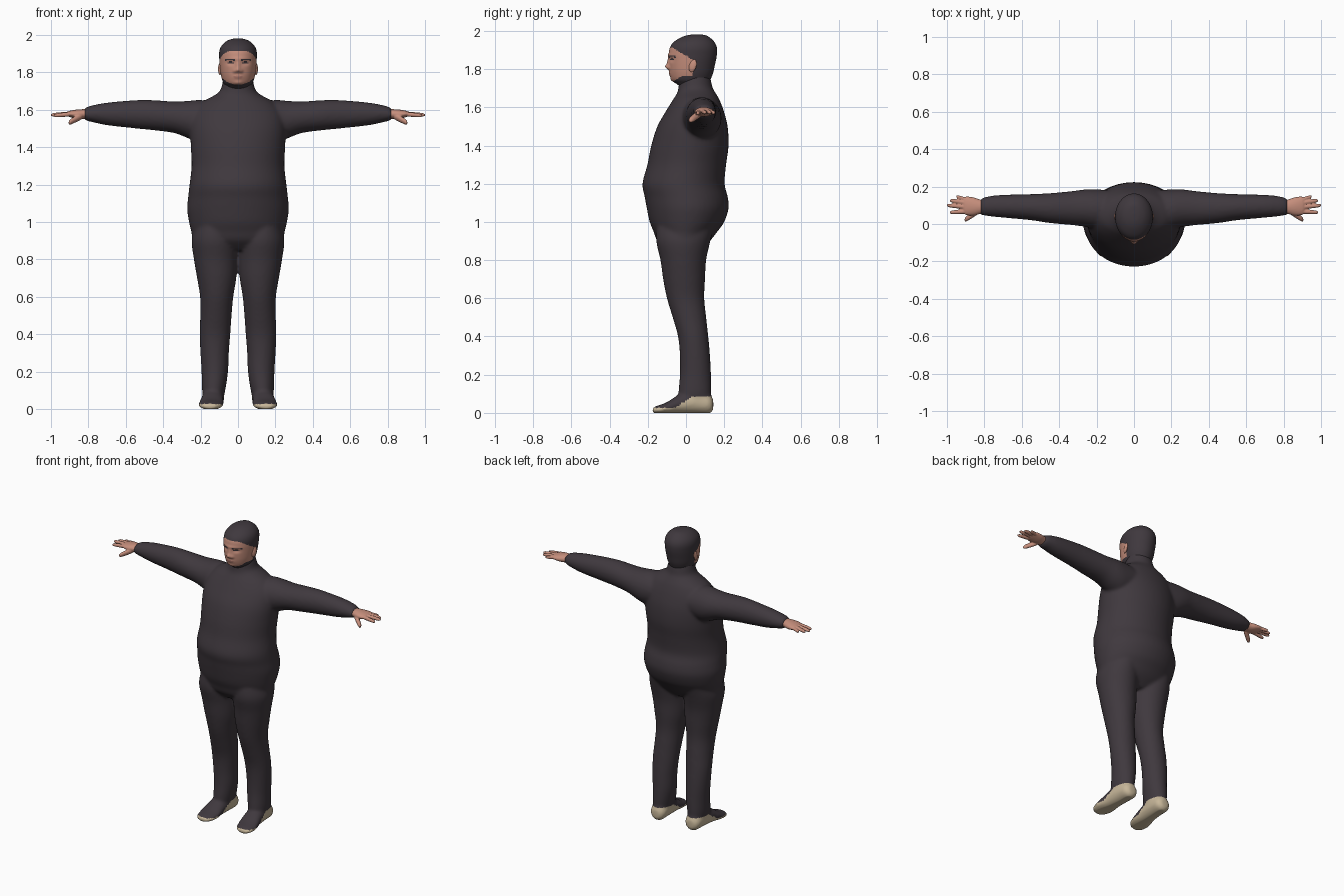
import bpy, bmesh, math

cube = bpy.data.objects.get("Cube")
if cube:
    bpy.data.objects.remove(cube, do_unlink=True)


def material(name, colour):
    m = bpy.data.materials.new(name)
    m.use_nodes = True
    m.diffuse_color = (*colour, 1)
    bsdf = next(n for n in m.node_tree.nodes if n.type == "BSDF_PRINCIPLED")
    bsdf.inputs["Base Color"].default_value = (*colour, 1)
    bsdf.inputs["Roughness"].default_value = 0.8
    return m


suit = material("dark suit", (0.05, 0.04, 0.048))
skin = material("skin", (0.56, 0.27, 0.2))
sole = material("beige sole", (0.57, 0.47, 0.32))
lips = material("lips", (0.42, 0.19, 0.15))


def spline(a, b, c, d, t):
    return b + t * (c - a) / 2 + t * t * (a - 2.5 * b + 2 * c - d / 2) \
        + t ** 3 * (1.5 * (b - c) + (d - a) / 2)


def loft(bm, axis, stations, side=1, segs=32, steps=5):
    """Skin smooth elliptical rings: (position, u centre, u radius, v low, v high)."""
    place = {"x": lambda t, u, v: (t * side, u, v),
             "y": lambda t, u, v: (u * side, t, v),
             "z": lambda t, u, v: (u * side, v, t)}[axis]
    last = len(stations) - 1
    rows = []
    for i in range(last):
        pts = [stations[min(max(k, 0), last)] for k in range(i - 1, i + 3)]
        rows += [[spline(*vals, s / steps) for vals in zip(*pts)] for s in range(steps)]
    rows.append(stations[-1])
    rings = []
    for t, c, r, lo, hi in rows:
        ring = []
        for k in range(segs):
            a = math.tau * k / segs
            u = c + r * math.cos(a)
            v = (lo + hi) / 2 + (hi - lo) / 2 * math.sin(a)
            ring.append(bm.verts.new(place(t, u, v)))
        rings.append(ring)
    for p, q in zip(rings, rings[1:]):
        for k in range(segs):
            n = (k + 1) % segs
            bm.faces.new((p[k], p[n], q[n], q[k]))
    bm.faces.new(rings[0])
    bm.faces.new(rings[-1])


def finish(bm, name, mats, voxel=0, smooth=0):
    bmesh.ops.recalc_face_normals(bm, faces=bm.faces[:])
    mesh = bpy.data.meshes.new(name)
    bm.to_mesh(mesh)
    bm.free()
    ob = bpy.data.objects.new(name, mesh)
    bpy.context.collection.objects.link(ob)
    bpy.context.view_layer.objects.active = ob
    if voxel:
        mod = ob.modifiers.new("fuse", "REMESH")
        mod.mode = "VOXEL"
        mod.voxel_size = voxel
        bpy.ops.object.modifier_apply(modifier="fuse")
        mod = ob.modifiers.new("soften", "SMOOTH")
        mod.factor = 0.5
        mod.iterations = smooth
        bpy.ops.object.modifier_apply(modifier="soften")
    ob.data.materials.clear()
    for m in mats:
        ob.data.materials.append(m)
    ob.data.shade_smooth()
    return ob


# Body: torso and neck, arms, legs and feet fused into one skin
bm = bmesh.new()
loft(bm, "z", [
    (.85, 0, .15, -.1, .07), (.9, 0, .235, -.15, .125), (.95, 0, .25, -.17, .165),
    (1, 0, .262, -.19, .2), (1.07, 0, .272, -.205, .223), (1.13, 0, .267, -.216, .219),
    (1.2, 0, .259, -.228, .202), (1.3, 0, .248, -.202, .21), (1.4, 0, .252, -.182, .223),
    (1.5, 0, .255, -.15, .218), (1.58, 0, .24, -.105, .198), (1.64, 0, .19, -.068, .175),
    (1.675, 0, .13, -.046, .155), (1.7, 0, .097, -.04, .14), (1.74, 0, .084, -.035, .131),
    (1.78, 0, .075, -.02, .12)], segs=48)
for side in (1, -1):
    loft(bm, "x", [
        (.1, .08, .1, 1.45, 1.64), (.2, .08, .105, 1.43, 1.652), (.26, .085, .1, 1.445, 1.648),
        (.34, .085, .09, 1.475, 1.644), (.45, .085, .08, 1.49, 1.651),
        (.55, .09, .07, 1.5, 1.651), (.7, .095, .061, 1.517, 1.638),
        (.78, .095, .053, 1.534, 1.623), (.82, .092, .043, 1.543, 1.61)], side)
    loft(bm, "z", [
        (.98, .13, .1, -.15, .15), (.9, .126, .122, -.156, .128), (.8, .12, .116, -.134, .106),
        (.7, .114, .105, -.12, .1), (.6, .114, .089, -.1, .096), (.5, .118, .084, -.07, .106),
        (.4, .123, .082, -.042, .117), (.3, .125, .076, -.032, .126),
        (.2, .124, .071, -.032, .131), (.1, .13, .062, -.04, .132),
        (.05, .13, .05, -.03, .125)], side)
    loft(bm, "y", [
        (.143, .13, .025, .015, .07), (.12, .13, .05, -.004, .1), (.05, .132, .058, -.004, .12),
        (-.03, .137, .06, -.004, .1), (-.1, .144, .067, -.004, .056),
        (-.15, .148, .056, -.004, .038), (-.176, .15, .03, 0, .026)], side)
body = finish(bm, "body_suit", [suit, sole], voxel=.01, smooth=6)
for v in body.data.vertices:
    v.co.z = max(v.co.z, 0)
for f in body.data.polygons:
    rise = min(max((f.center.y + .06) / .1, 0), 1)
    f.material_index = int(f.center.z < .027 + .06 * rise)

# Hands: palm, four fingers and a lowered thumb
fingers = [((.89, .128, 1.577), (.95, .147, 1.571), .011),
           ((.89, .112, 1.579), (.984, .126, 1.572), .012),
           ((.89, .09, 1.579), (1, .1, 1.572), .012),
           ((.89, .067, 1.577), (.985, .062, 1.568), .012),
           ((.835, .07, 1.567), (.905, .022, 1.53), .018)]
for side, label in ((1, "left"), (-1, "right")):
    bm = bmesh.new()
    loft(bm, "x", [(.78, .092, .035, 1.552, 1.602), (.82, .092, .038, 1.551, 1.603),
                   (.86, .094, .049, 1.551, 1.601), (.9, .098, .049, 1.561, 1.594),
                   (.915, .1, .035, 1.568, 1.586)], side, 24)
    for start, end, r in fingers:
        row = []
        for t, fat in ((0, 1), (.4, 1), (.85, .85), (1, .45)):
            x, y, z = (a + (b - a) * t for a, b in zip(start, end))
            row.append((x, y, r * fat, z - r * fat, z + r * fat))
        loft(bm, "x", row, side, 12)
    finish(bm, label + "_hand", [skin], voxel=.004, smooth=2)

# Head: lofted skull with modelled brow, sockets, nose, lips and chin
bm = bmesh.new()
loft(bm, "z", [
    (1.7, 0, .06, -.02, .11), (1.725, 0, .066, -.052, .118), (1.745, 0, .079, -.074, .128),
    (1.78, 0, .09, -.084, .142), (1.82, 0, .096, -.088, .151), (1.87, 0, .1, -.09, .161),
    (1.91, 0, .1, -.085, .162), (1.94, 0, .089, -.066, .15), (1.965, 0, .064, -.028, .125),
    (1.978, 0, .034, .01, .1), (1.982, 0, .004, .05, .06)], segs=112, steps=9)
bumps = [(0, 1.812, .016, .014, .018), (0, 1.835, .011, .025, .009),
         (.018, 1.806, .009, .01, .007), (-.018, 1.806, .009, .01, .007),
         (.04, 1.85, .02, .012, -.008), (-.04, 1.85, .02, .012, -.008),
         (0, 1.872, .06, .01, .004), (0, 1.775, .026, .014, .006),
         (0, 1.742, .025, .014, .006)]
for v in bm.verts:
    x, y, z = v.co
    if y < 0:
        v.co.y -= sum(h * math.exp(-((x - cx) / sx) ** 2 - ((z - cz) / sz) ** 2)
                      for cx, cz, sx, sz, h in bumps)
head = finish(bm, "head", [suit, skin, lips])


def face_colour(x, y, z):
    jaw = 1.735 + .027 * min(max((y + .065) / .04, 0), 1)
    hairline = 1.912 - .6 * max(y + .07, 0)
    if y > .035 or z < jaw or z > hairline:
        return 0
    ax = abs(x)
    brow = .018 < ax < .07 and abs(z - 1.868 + .12 * abs(ax - .045)) < .004
    eye = ((ax - .041) / .017) ** 2 + ((z - 1.852) / .005) ** 2 < 1
    if y < 0 and (brow or eye):
        return 0
    if y < 0 and (x / .027) ** 2 + ((z - 1.775) / .008) ** 2 < 1:
        return 2
    return 1


for f in head.data.polygons:
    f.material_index = face_colour(*f.center)

# Ears
for side, label in ((1, "left"), (-1, "right")):
    bm = bmesh.new()
    bmesh.ops.create_uvsphere(bm, u_segments=20, v_segments=12, radius=1)
    for v in bm.verts:
        x, y, z = v.co
        v.co = (side * (.096 + .01 * x + .004 * y), .035 + .02 * y + .006 * z, 1.818 + .033 * z)
    finish(bm, label + "_ear", [skin])
